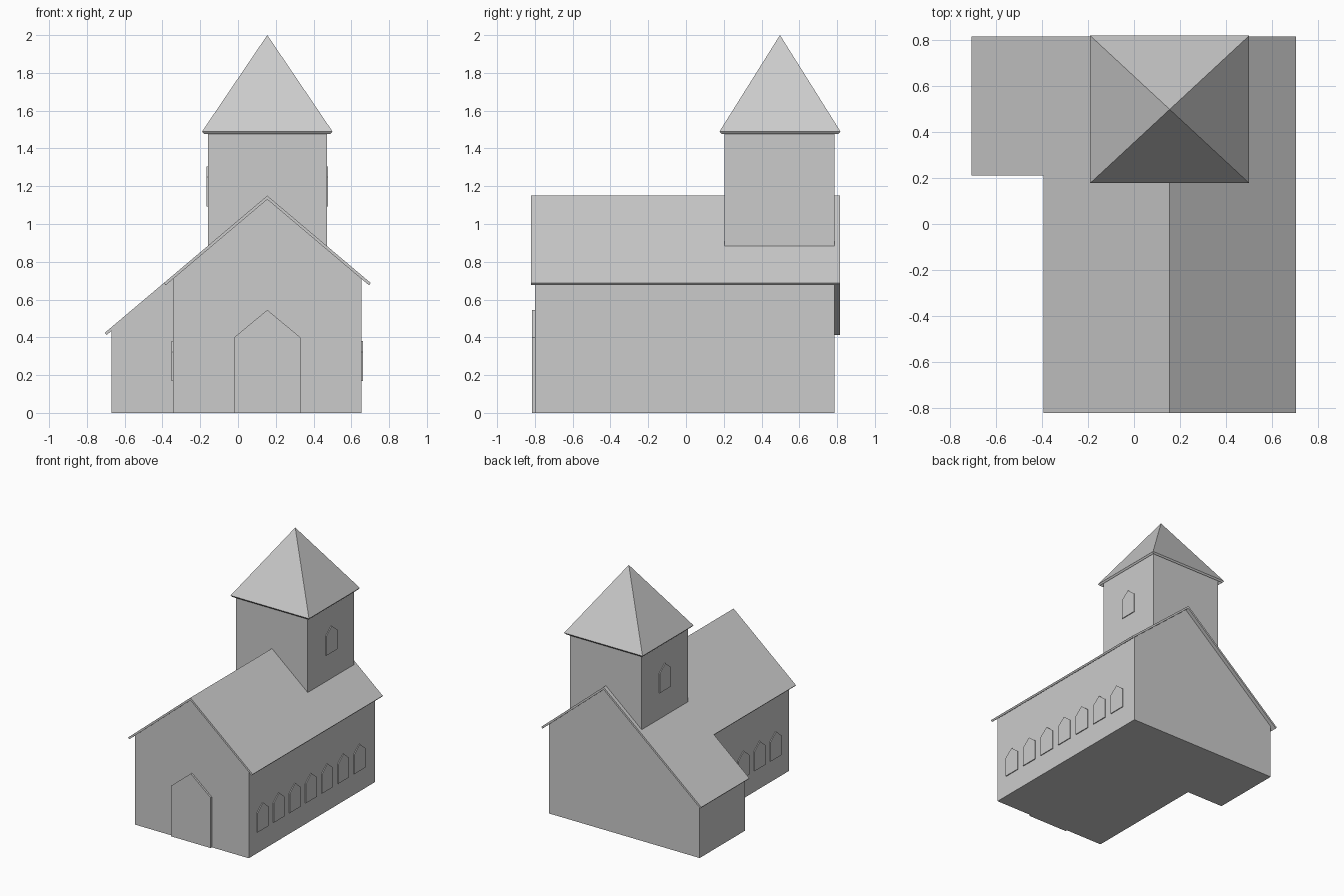
import bpy
import bmesh
from mathutils import Matrix, Vector

if "Cube" in bpy.data.objects:
    bpy.data.objects.remove(bpy.data.objects["Cube"], do_unlink=True)

# Single stone colour
stone = bpy.data.materials.new("pale_grey_stone")
stone.use_nodes = True
stone.diffuse_color = (0.6, 0.6, 0.6, 1)
stone.node_tree.nodes["Principled BSDF"].inputs["Base Color"].default_value = (0.6, 0.6, 0.6, 1)

# Main measurements
RIDGE_X, RIDGE_Z, PITCH = 0.155, 1.15, 0.844
THICK = 0.0153
FRONT, BACK = -0.80, 0.785
LEFT_WALL, RIGHT_WALL, ANNEX_WALL = -0.345, 0.655, -0.67


def roof_z(x, drop=0.0):
    return RIDGE_Z - drop - PITCH * abs(x - RIDGE_X)


def finish(name, bm):
    bmesh.ops.recalc_face_normals(bm, faces=bm.faces)
    mesh = bpy.data.meshes.new(name)
    bm.to_mesh(mesh)
    bm.free()
    mesh.materials.append(stone)
    obj = bpy.data.objects.new(name, mesh)
    bpy.context.collection.objects.link(obj)
    return obj


def prism(name, profile, y0, y1, matrix=None):
    """Extrude an (x, z) profile along y."""
    bm = bmesh.new()
    face = bm.faces.new([bm.verts.new((x, y0, z)) for x, z in profile])
    out = bmesh.ops.extrude_face_region(bm, geom=[face])
    moved = [v for v in out["geom"] if isinstance(v, bmesh.types.BMVert)]
    bmesh.ops.translate(bm, verts=moved, vec=(0, y1 - y0, 0))
    if matrix:
        bm.transform(matrix)
    return finish(name, bm)


def sheet(name, faces):
    """Open surface from polygons, thickened inwards like roof boards."""
    bm = bmesh.new()
    for points in faces:
        bm.faces.new([bm.verts.new(p) for p in points])
    bmesh.ops.remove_doubles(bm, verts=bm.verts, dist=0.0001)
    obj = finish(name, bm)
    # Make sure the outside of the sheet points up
    if obj.data.polygons[0].normal.z < 0:
        obj.data.flip_normals()
    mod = obj.modifiers.new("boards", "SOLIDIFY")
    mod.thickness = THICK
    mod.offset = -1
    mod.use_even_offset = True
    return obj


def arch(width, shoulder, top):
    h = width / 2
    return [(-h, 0), (h, 0), (h, shoulder), (0, top), (-h, shoulder)]


# Nave and side annex walls, reaching up to the underside of the roof
gap = 0.02
prism("nave_walls", [(LEFT_WALL, 0), (RIGHT_WALL, 0), (RIGHT_WALL, roof_z(RIGHT_WALL, gap)),
                     (RIDGE_X, RIDGE_Z - gap), (LEFT_WALL, roof_z(LEFT_WALL, gap))], FRONT, BACK)
prism("annex_walls", [(ANNEX_WALL, 0), (LEFT_WALL, 0), (LEFT_WALL, roof_z(LEFT_WALL, gap)),
                      (ANNEX_WALL, roof_z(ANNEX_WALL, gap))], 0.215, BACK)

# Main roof: right slope, left slope and its extension over the annex
Y0, Y1, Y2 = -0.82, 0.21, 0.815


def slope(xa, xb, ya, yb):
    return [(x, y, roof_z(x)) for x, y in ((xa, ya), (xb, ya), (xb, yb), (xa, yb))]


EAVE_R, EAVE_L, EAVE_ANNEX = 0.703, -0.393, -0.705
sheet("main_roof", [slope(RIDGE_X, EAVE_R, Y0, Y1), slope(RIDGE_X, EAVE_R, Y1, Y2),
                    slope(EAVE_L, RIDGE_X, Y0, Y1), slope(EAVE_L, RIDGE_X, Y1, Y2),
                    slope(EAVE_ANNEX, EAVE_L, Y1, Y2)])

# Tower shaft
TOWER_L, TOWER_R, TOWER_F = -0.16, 0.47, 0.205
prism("tower_walls", [(TOWER_L, 0.6), (TOWER_R, 0.6), (TOWER_R, 1.51), (TOWER_L, 1.51)],
      TOWER_F, BACK)

# Pyramid roof on the tower
apex = Vector((RIDGE_X, 0.4975, 2.0))
rim = [apex + Vector((sx * 0.345, sy * 0.32, -0.51))
       for sx, sy in ((-1, -1), (1, -1), (1, 1), (-1, 1))]
sheet("tower_roof", [(rim[i], rim[(i + 1) % 4], apex) for i in range(4)])

# Arched front door
prism("front_door", arch(0.35, 0.40, 0.545), -0.815, FRONT + 0.01,
      Matrix.Translation((RIDGE_X, 0, 0)))


def window(name, x, y, z, side):
    """Pointed plate standing just proud of a side wall (side is +1 or -1)."""
    turn = Matrix.Translation((x, y, z)) @ Matrix.Rotation(side * 1.570796, 4, "Z")
    prism(name, arch(0.137, 0.155, 0.212), -0.007, 0.002, turn)


# Nave windows: full row on one side, stopping at the annex on the other
for i in range(7):
    y = -0.63 + 0.2025 * i
    window(f"nave_window_left_{i + 1}", RIGHT_WALL, y, 0.168, 1)
    if i < 4:
        window(f"nave_window_right_{i + 1}", LEFT_WALL, y, 0.168, -1)

# Tower windows
window("tower_window_left", TOWER_R, 0.4975, 1.093, 1)
window("tower_window_right", TOWER_L, 0.4975, 1.093, -1)
